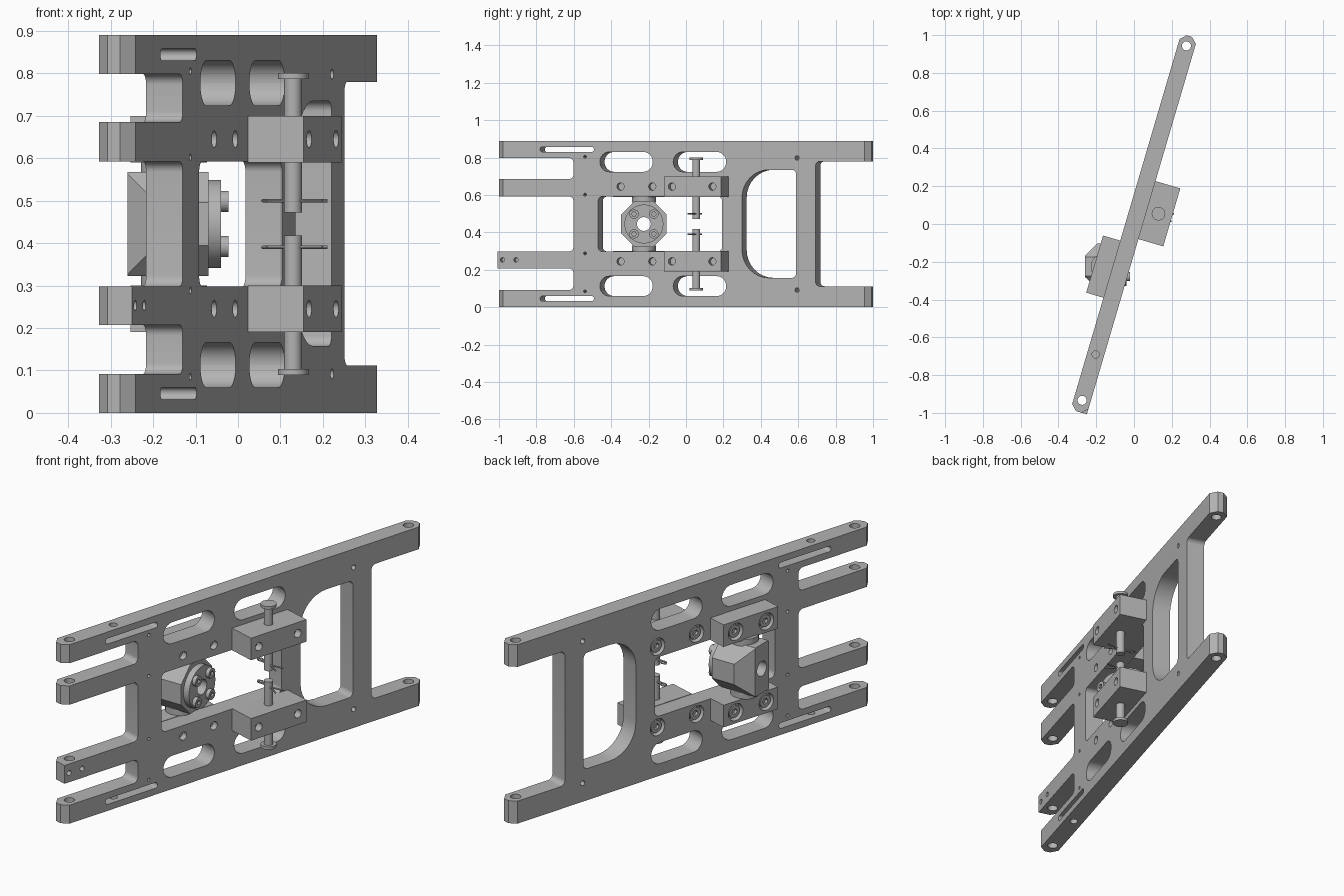
import bpy, bmesh, math
from mathutils import Matrix, Vector

cube = bpy.data.objects.get("Cube")
if cube:
    bpy.data.objects.remove(cube)

# One metal colour for everything
metal = bpy.data.materials.new("grey metal")
metal.use_nodes = True
GREY = (0.45, 0.45, 0.45, 1)
metal.diffuse_color = GREY
metal.node_tree.nodes["Principled BSDF"].inputs["Base Color"].default_value = GREY

# The frame is drawn along y, with its thickness along x, then turned about z
TURN = Matrix.Rotation(math.radians(-16.4), 4, 'Z')
HEIGHT = 0.89
MID = HEIGHT / 2
HALF = 0.045
parts = []


def finish(name, bm, matrix):
    bmesh.ops.recalc_face_normals(bm, faces=bm.faces)
    mesh = bpy.data.meshes.new(name)
    bm.to_mesh(mesh)
    bm.free()
    mesh.materials.append(metal)
    obj = bpy.data.objects.new(name, mesh)
    obj.matrix_world = matrix
    bpy.context.collection.objects.link(obj)
    parts.append(obj)
    return obj


def prism(name, pts, axis, lo, hi, matrix=TURN):
    """Extrude a flat outline: (y, z) points along x, or (x, y) points along z."""
    bm = bmesh.new()
    verts = [bm.verts.new((lo, p, q) if axis == 'x' else (p, q, lo)) for p, q in pts]
    face = bm.faces.new(verts)
    out = bmesh.ops.extrude_face_region(bm, geom=[face])
    shift = Vector((hi - lo, 0, 0)) if axis == 'x' else Vector((0, 0, hi - lo))
    bmesh.ops.translate(bm, vec=shift, verts=[v for v in out["geom"] if isinstance(v, bmesh.types.BMVert)])
    return finish(name, bm, matrix)


def disc(cy, cz, r, n=24, start=0.0):
    return [(cy + r * math.cos(start + math.tau * i / n), cz + r * math.sin(start + math.tau * i / n)) for i in range(n)]


def rounded(y0, y1, z0, z1, low, high=None):
    """Rectangle with corner radius low at the y0 end and high at the y1 end."""
    high = low if high is None else high
    corners = [(y1 - high, z1 - high, high, 0), (y0 + low, z1 - low, low, 1),
               (y0 + low, z0 + low, low, 2), (y1 - high, z0 + high, high, 3)]
    return [(cy + r * math.cos((q + k / 8) * math.pi / 2), cz + r * math.sin((q + k / 8) * math.pi / 2))
            for cy, cz, r, q in corners for k in range(9)]


def rect(a0, a1, b0, b1):
    return [(a0, b0), (a1, b0), (a1, b1), (a0, b1)]


def carve(target, cutters, operation='DIFFERENCE'):
    for cutter in cutters:
        parts.remove(cutter)
        cutter.hide_render = True
        mod = target.modifiers.new("cut", 'BOOLEAN')
        mod.operation, mod.solver, mod.object = operation, 'EXACT', cutter
    bpy.context.view_layer.update()
    graph = bpy.context.evaluated_depsgraph_get()
    mesh = bpy.data.meshes.new_from_object(target.evaluated_get(graph))
    target.modifiers.clear()
    target.data = mesh
    for cutter in cutters:
        bpy.data.objects.remove(cutter)


def cut_x(pts, lo=-0.2, hi=0.2, matrix=TURN):
    return prism("cutter", pts, 'x', lo, hi, matrix)


def cut_z(pts, lo=-0.1, hi=1.0):
    return prism("cutter", pts, 'z', lo, hi)


def both(z):
    return (z, HEIGHT - z)


# Main frame: a bar-shaped plan with chamfered ends, carved into arms and windows
END, C = 1.037, 0.03
plan = [(HALF, -END), (HALF, END - C), (HALF - C, END), (C - HALF, END),
        (-HALF, END - C), (-HALF, C - END), (C - HALF, -END)]
frame = prism("frame", plan, 'z', 0, HEIGHT)
cuts = []
# Chamfer on every front arm corner but the drilled one
corner = [(HALF - C, -END), (HALF, C - END), (HALF + C, C - END), (HALF + C, -END - C), (HALF - C, -END - C)]
cuts += [cut_z(corner, -0.1, 0.15), cut_z(corner, 0.4, 1.0)]
# Gaps between the arms at each end
for z0, z1 in ((0.092, 0.207), (0.298, 0.592), (0.685, 0.798)):
    cuts.append(cut_x(rounded(-1.3, -0.614, z0, z1, 0.025)))
cuts.append(cut_x(rounded(0.735, 1.3, 0.112, 0.78, 0.025)))
# Centre window and the window with large curves on one side
cuts.append(cut_x(rounded(-0.477, 0.215, 0.298, 0.592, 0.025)))
cuts.append(cut_x(rounded(0.325, 0.627, 0.157, 0.735, 0.15, 0.025)))
# Wide slots, thin slots and small cross holes
for z in both(0.113):
    for y0 in (-0.467, -0.058):
        cuts.append(cut_x(rounded(y0, y0 + 0.295, z - 0.053, z + 0.053, 0.0525)))
for z in both(0.046):
    cuts.append(cut_x(rounded(-0.8, -0.5, z - 0.014, z + 0.014, 0.0135)))
for z in both(0.085) + both(0.288):
    cuts.append(cut_x(disc(-0.55, z, 0.008, 12)))
for z in both(0.092):
    cuts.append(cut_x(disc(0.632, z, 0.012, 16)))
for y in (-1.01, -0.935):
    cuts.append(cut_x(disc(y, 0.253, 0.012, 16), 0.01, 0.2))
# Upright holes through the arms
for y, r in ((-0.973, 0.024), (0.983, 0.024), (-0.72, 0.019)):
    if y == -0.72:
        cuts += [cut_z(disc(0, y, r), -0.1, 0.046), cut_z(disc(0, y, r), 0.846, 1.0)]
    else:
        cuts.append(cut_z(disc(0, y, r)))
# Bolt holes on the front, counterbores on the back
REAR_Y, FRONT_Y = (-0.352, -0.175), (-0.025, 0.2)
for z in both(0.245):
    cuts += [cut_x(disc(y, z, 0.02), 0.015, 0.2) for y in REAR_Y]
    cuts += [cut_x(disc(y, z, 0.042), -0.2, -0.015) for y in FRONT_Y]
carve(frame, cuts)


def bolt(name, y, z, base, tip, r, matrix=TURN):
    """Socket head bolt pointing along x from base to tip."""
    head = prism(name, disc(y, z, r), 'x', min(base, tip), max(base, tip), matrix)
    deep = tip + (base - tip) * 0.6
    out = tip + (tip - base)
    carve(head, [cut_x(disc(y, z, r * 0.5, 6), min(deep, out), max(deep, out), matrix)])


# Pin blocks on the front, pivot blocks on the back, each bolted through the frame
for side, z in zip(("lower", "upper"), both(0.245)):
    block = prism(side + "_pin_block", rect(-0.07, 0.25, z - 0.055, z + 0.055), 'x', HALF, 0.182)
    carve(block, [cut_x(disc(y, z, 0.02), 0.145, 0.3) for y in FRONT_Y])
    block = prism(side + "_pivot_block", rect(-0.42, -0.105, z - 0.055, z + 0.055), 'x', -0.14, -HALF)
    carve(block, [cut_x(disc(y, z, 0.042), -0.3, -0.11) for y in REAR_Y])
    for y in FRONT_Y:
        bolt(side + "_frame_bolt", y, z, -0.012, -0.037, 0.03)
    for y in REAR_Y:
        bolt(side + "_block_bolt", y, z, -0.107, -0.132, 0.03)

# Headed pins, mirrored about mid height, each with a split retaining pin
PX, PY = 0.109, 0.089
for side, s in (("lower", -1), ("upper", 1)):
    def span(a, b):
        return sorted((MID + s * a, MID + s * b))
    prism(side + "_pin", disc(PX, PY, 0.021), 'z', *span(0.027, 0.342))
    prism(side + "_pin_head", disc(PX, PY, 0.036), 'z', *span(0.342, 0.356))
    z = MID + s * 0.055
    for bend in (-1, 1):
        bm = bmesh.new()
        path = [(PX - 0.075, 0.0), (PX - 0.06, 0.012), (PX - 0.04, 0.004), (PX + 0.03, 0.004), (PX + 0.078, 0.022)]
        pts = [Vector((x, PY + bend * d, z)) for x, d in path]
        for a, b in zip(pts, pts[1:]):
            d = b - a
            place = Matrix.Translation((a + b) / 2) @ d.to_track_quat('Z', 'Y').to_matrix().to_4x4()
            bmesh.ops.create_cone(bm, cap_ends=True, segments=8, radius1=0.004, radius2=0.004,
                                  depth=d.length, matrix=place)
        finish(side + "_split_pin", bm, TURN)

# Swivel body: an octagonal prism square to the world, with chamfered back edges
FLAT = Matrix.Identity(4)
SY, SX, W = -0.225, -0.165, 0.122
body = prism("swivel_body", disc(SY, MID, W / math.cos(math.pi / 8), 8, math.pi / 8), 'x', -0.26, -0.07, FLAT)
wedge = [(-0.26, SY - 0.055), (-0.19, SY - 0.125), (0, SY - 0.15),
         (0, SY + 0.15), (-0.19, SY + 0.125), (-0.26, SY + 0.055)]
carve(body, [prism("cutter", wedge, 'z', 0, 1, FLAT)], 'INTERSECT')
carve(body, [cut_x(disc(SY, MID, 0.037), -0.5, 0.2, FLAT)])
flange = prism("swivel_flange", disc(SY, MID, 0.104, 40), 'x', -0.07, -0.04, FLAT)
carve(flange, [cut_x(disc(SY, MID, 0.037), -0.5, 0.2, FLAT)])
for dy in (-0.053, 0.053):
    for dz in (-0.053, 0.053):
        bolt("flange_bolt", SY + dy, MID + dz, -0.04, -0.022, 0.025, FLAT)
# Upright pivots joining the swivel body to its blocks
for z0, z1 in ((0.295, 0.33), (0.56, 0.595)):
    prism("swivel_pivot", disc(SX, SY, 0.064, 32), 'z', z0, z1, FLAT)

# Smooth round walls, keep edges sharp
for obj in bpy.context.selected_objects:
    obj.select_set(False)
for obj in parts:
    obj.select_set(True)
bpy.context.view_layer.objects.active = frame
bpy.ops.object.shade_smooth_by_angle(angle=math.radians(30))
